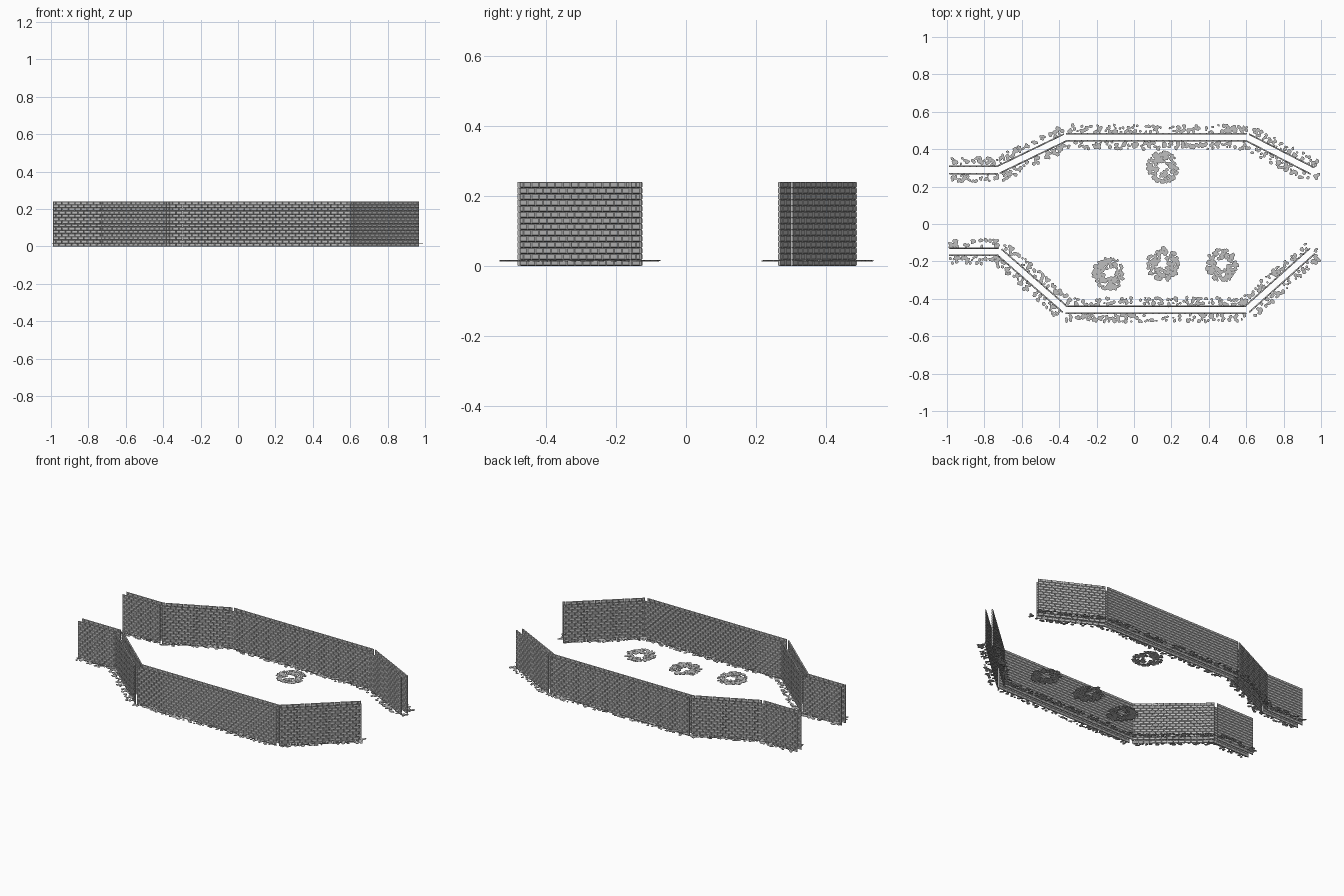
import bpy, bmesh, math, random
from mathutils import Vector

random.seed(7)
cube = bpy.data.objects.get("Cube")
if cube:
    bpy.data.objects.remove(cube, do_unlink=True)

# one stone colour for bricks and rubble
STONE = bpy.data.materials.new("stone grey")
STONE.use_nodes = True
STONE.diffuse_color = (0.52, 0.52, 0.52, 1)
STONE.node_tree.nodes["Principled BSDF"].inputs["Base Color"].default_value = STONE.diffuse_color

HEIGHT, COURSES = 0.24, 14
BRICK, JOINT = 0.034, 0.0012
INNER, OUTER = 0.0155, 0.0235
BEVEL, BEVEL_DEPTH = 0.002, 0.003


def loft(bm, rings):
    """Closed solid through a list of equal-sized point rings."""
    vs = [[bm.verts.new(p) for p in r] for r in rings]
    n = len(vs[0])
    bm.faces.new(vs[0][::-1])
    bm.faces.new(vs[-1])
    for a, b in zip(vs, vs[1:]):
        for i in range(n):
            j = (i + 1) % n
            bm.faces.new((a[i], a[j], b[j], b[i]))


def finish(bm, name):
    bmesh.ops.recalc_face_normals(bm, faces=bm.faces[:])
    me = bpy.data.meshes.new(name)
    bm.to_mesh(me)
    bm.free()
    me.materials.append(STONE)
    bpy.context.collection.objects.link(bpy.data.objects.new(name, me))


def wall_panel(name, a, b):
    """Two skins of bevelled bricks with a hollow core between points a and b."""
    a, b = Vector((*a, 0)), Vector((*b, 0))
    length = (b - a).length
    along = (b - a).normalized()
    across = Vector((-along.y, along.x, 0))
    up = Vector((0, 0, 1))
    bm = bmesh.new()

    def rect(s0, s1, z0, z1, d):
        return [a + along * s + across * d + up * z
                for s, z in ((s0, z0), (s1, z0), (s1, z1), (s0, z1))]

    profile = ((INNER, BEVEL), (INNER + BEVEL_DEPTH, 0),
               (OUTER - BEVEL_DEPTH, 0), (OUTER, BEVEL))
    count = round(length / BRICK)
    w, h = length / count, HEIGHT / COURSES
    for side in (-1, 1):
        # running bond: every second course shifts by half a brick
        for row in range(COURSES):
            odd = row % 2
            for k in range(count + odd):
                s0 = max(0, (k - odd / 2) * w) + JOINT / 2
                s1 = min(length, (k + 1 - odd / 2) * w) - JOINT / 2
                loft(bm, [rect(s0 + e, s1 - e, row * h + e, (row + 1) * h - e, side * d)
                          for d, e in profile])
    finish(bm, name)


def pebble(bm, x, y):
    """One flat irregular stone."""
    r = random.uniform(0.007, 0.0135)
    turn = random.random() * math.tau
    stretch = random.uniform(0.65, 1)
    z = random.uniform(0.0125, 0.0145)
    outline = []
    for i in range(6):
        t = math.tau * i / 6
        q = r * random.uniform(0.8, 1.1)
        u, v = q * math.cos(t), q * stretch * math.sin(t)
        outline.append((x + u * math.cos(turn) - v * math.sin(turn),
                        y + u * math.sin(turn) + v * math.cos(turn)))
    loft(bm, [[(px, py, z + dz) for px, py in outline] for dz in (0, 0.002)])


def rubble_strip(name, path):
    """Loose stones scattered along both feet of a wall."""
    bm = bmesh.new()
    for p, q in zip(path, path[1:]):
        p, q = Vector(p), Vector(q)
        along = (q - p).normalized()
        across = Vector((-along.y, along.x))
        length = (q - p).length
        for side in (-1, 1):
            for _ in range(int(length * 135)):
                c = (p + along * random.uniform(0, length)
                     + across * side * random.uniform(0.025, 0.064))
                pebble(bm, max(-0.987, c.x), c.y)
    # a few stones past the open end
    for _ in range(4):
        pebble(bm, path[-1][0] + random.uniform(0.01, 0.03),
               path[-1][1] + random.uniform(-0.05, 0.01))
    finish(bm, name)


def rubble_patch(name, x, y):
    """Round patch of loose stones with a small bare centre."""
    bm = bmesh.new()
    for _ in range(170):
        t = random.random() * math.tau
        r = math.sqrt(random.uniform(0.026 ** 2, 0.085 ** 2))
        pebble(bm, x + r * math.cos(t), y + r * math.sin(t))
    finish(bm, name)


# the two long walls, each a chain of four panels
paths = {
    "front": [(-0.99, -0.148), (-0.722, -0.148), (-0.367, -0.458),
              (0.602, -0.458), (0.955, -0.143)],
    "back": [(-0.99, 0.289), (-0.727, 0.289), (-0.365, 0.464),
             (0.605, 0.464), (0.956, 0.283)],
}
for label, path in paths.items():
    for i, (p, q) in enumerate(zip(path, path[1:]), 1):
        wall_panel(f"{label}_wall_panel_{i}", p, q)
    rubble_strip(f"{label}_wall_rubble", path)

# round rubble patches on the ground between the walls
patches = [(0.155, 0.305), (-0.135, -0.265), (0.155, -0.215), (0.47, -0.22)]
for i, (x, y) in enumerate(patches, 1):
    rubble_patch(f"rubble_patch_{i}", x, y)
